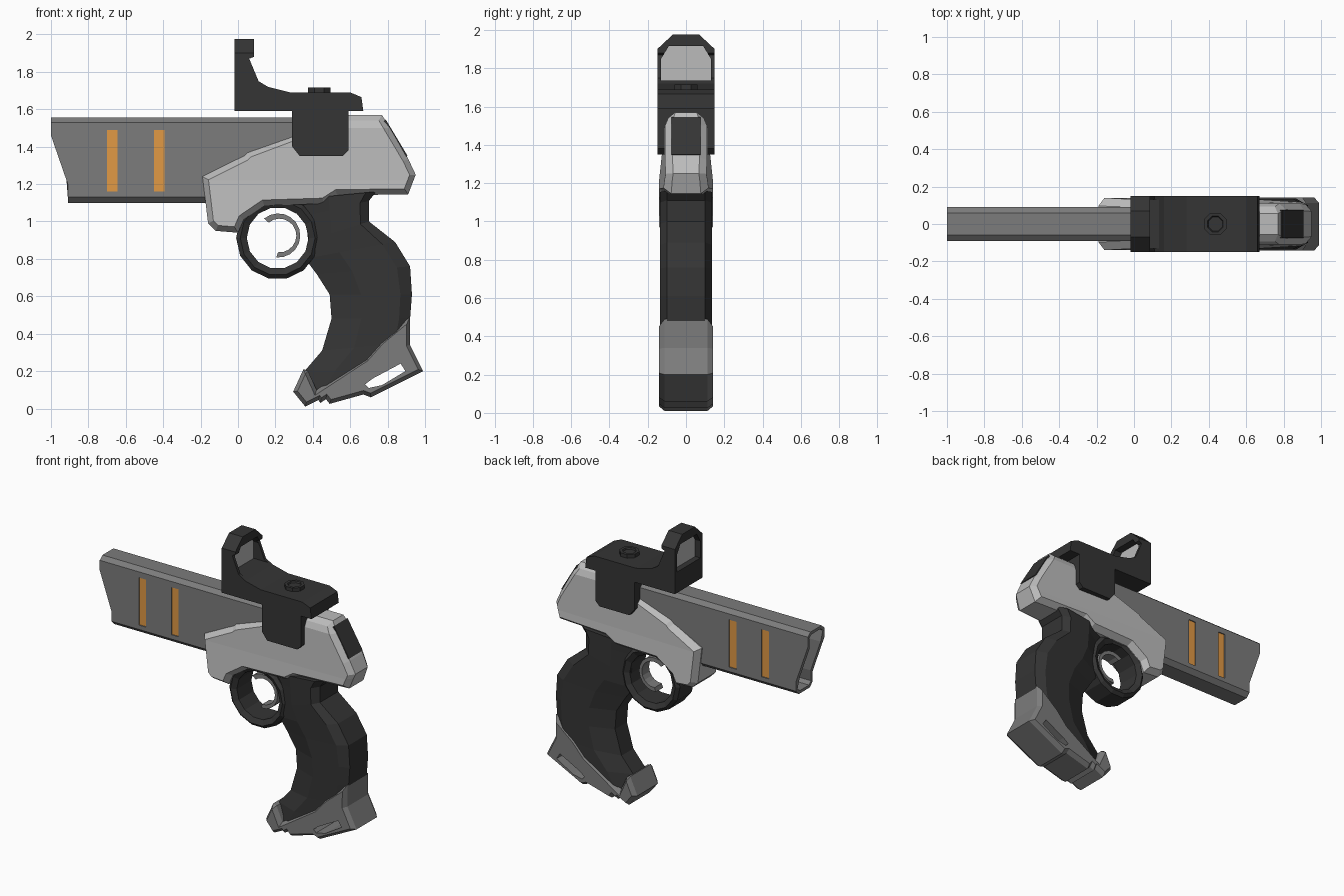
import bpy, bmesh, math
from mathutils import Vector

if "Cube" in bpy.data.objects:
    bpy.data.objects.remove(bpy.data.objects["Cube"])


def material(name, r, g, b):
    m = bpy.data.materials.new(name)
    m.diffuse_color = (r, g, b, 1)
    m.use_nodes = True
    m.node_tree.nodes["Principled BSDF"].inputs["Base Color"].default_value = m.diffuse_color
    return m


DARK = material("dark", 0.035, 0.035, 0.035)
MID = material("mid_grey", 0.2, 0.2, 0.2)
LIGHT = material("light_grey", 0.5, 0.5, 0.5)
ORANGE = material("orange", 0.75, 0.32, 0.06)


def loft(name, rings, mat=None, closed=False, cuts=(), warp=None, clips=()):
    """Skin equal-length rings; cuts add z loops, warp moves points, clips slice off corners."""
    bm = bmesh.new()
    vs = [[bm.verts.new(p) for p in r] for r in rings]
    n = len(vs[0])
    pairs = list(zip(vs, vs[1:])) + ([(vs[-1], vs[0])] if closed else [])
    for a, b in pairs:
        for i in range(n):
            j = (i + 1) % n
            bm.faces.new((a[i], a[j], b[j], b[i]))
    if not closed:
        bm.faces.new(vs[0])
        bm.faces.new(vs[-1])
    for z in cuts:
        bmesh.ops.bisect_plane(bm, geom=bm.verts[:] + bm.edges[:] + bm.faces[:],
                               plane_co=(0, 0, z), plane_no=(0, 0, 1))
    for co, no in clips:
        bmesh.ops.bisect_plane(bm, geom=bm.verts[:] + bm.edges[:] + bm.faces[:],
                               plane_co=co, plane_no=no, clear_outer=True)
        bmesh.ops.holes_fill(bm, edges=[e for e in bm.edges if e.is_boundary])
    if warp:
        for v in bm.verts:
            v.co = warp(v.co)
    bmesh.ops.recalc_face_normals(bm, faces=bm.faces[:])
    me = bpy.data.meshes.new(name)
    bm.to_mesh(me)
    bm.free()
    ob = bpy.data.objects.new(name, me)
    bpy.context.collection.objects.link(ob)
    if mat:
        me.materials.append(mat)
    return ob


def inset(pts, d):
    """Mitred inward offset of a 2D polygon."""
    area = sum(a[0] * b[1] - b[0] * a[1] for a, b in zip(pts, pts[1:] + pts[:1]))
    s = 1 if area > 0 else -1
    out = []
    for i, p in enumerate(pts):
        p = Vector(p)
        e1 = (p - Vector(pts[i - 1])).normalized()
        e2 = (Vector(pts[(i + 1) % len(pts)]) - p).normalized()
        n1, n2 = Vector((-e1.y, e1.x)) * s, Vector((-e2.y, e2.x)) * s
        out.append(p + (n1 + n2) * d / max(1 + n1.dot(n2), 0.4))
    return out


def prism(name, pts, y0, y1, mat=None, bevel=0, depth=None, **kw):
    """Side profile (x, z) extruded from y0 to y1, optionally chamfered."""
    if bevel:
        depth = depth or bevel
        small = inset(pts, bevel)
        layers = [(small, y0), (pts, y0 + depth), (pts, y1 - depth), (small, y1)]
    else:
        layers = [(pts, y0), (pts, y1)]
    return loft(name, [[(p[0], y, p[1]) for p in ps] for ps, y in layers], mat, **kw)


def box(x0, x1, z0, z1):
    return [(x0, z0), (x1, z0), (x1, z1), (x0, z1)]


def subtract(ob, cutter):
    cutter.hide_render = True
    m = ob.modifiers.new("cut", 'BOOLEAN')
    m.operation, m.solver, m.object = 'DIFFERENCE', 'EXACT', cutter
    dg = bpy.context.evaluated_depsgraph_get()
    me = bpy.data.meshes.new_from_object(ob.evaluated_get(dg))
    ob.modifiers.clear()
    ob.data = me
    bpy.data.objects.remove(cutter)


def arc(cx, cz, r, a0, a1, n):
    return [(cx + r * math.cos(math.radians(a0 + (a1 - a0) * i / n)),
             cz + r * math.sin(math.radians(a0 + (a1 - a0) * i / n))) for i in range(n + 1)]


# Barrel: hollow octagonal tube with a raked muzzle
def section(half):
    return half + [(-y, z) for y, z in reversed(half)]


def muzzle(z):
    return -1 + 0.09 * min(max((1.46 - z) / 0.26, 0), 1)


outer = section([(.06, 1.555), (.09, 1.53), (.09, 1.46), (.09, 1.2), (.09, 1.13), (.06, 1.10)])
inner = section([(.05, 1.535), (.075, 1.515), (.06, 1.44), (.06, 1.22), (.075, 1.14), (.05, 1.12)])
barrel = loft("barrel", [[(.35, y, z) for y, z in outer],
                         [(muzzle(z), y, z) for y, z in outer],
                         [(muzzle(z), y, z) for y, z in inner],
                         [(-.3, y, z) for y, z in inner]], MID)

# Orange strips set into shallow side slots
for i, x in enumerate((-.70, -.45)):
    for side in (-1, 1):
        lo, hi = sorted((side * .08, side * .12))
        subtract(barrel, prism("slot_cutter", box(x, x + .056, 1.16, 1.49), lo, hi))
        lo, hi = sorted((side * .072, side * .083))
        prism(f"strip_{i}_{side}", box(x, x + .056, 1.16, 1.49), lo, hi, ORANGE)


# Body shell: chamfered profile narrowing toward the top and the tail
def body_width(co):
    x, y, z = co
    if z < 1.22:
        w = .14
    elif z < 1.5:
        w = .14 - .03 * (z - 1.22) / .28
    else:
        w = .11 - .03 * (z - 1.5) / .07
    w *= 1 - .3 * min(max((x - .82) / .13, 0), 1)
    return Vector((x, y * w, z))


prism("body", [(-.19, 1.24), (-.16, .99), (-.12, .95), (0, .94), (.03, 1.01), (.14, 1.085),
               (.46, 1.095), (.53, 1.14), (.91, 1.145), (.95, 1.25), (.91, 1.335), (.77, 1.57),
               (.58, 1.57), (.29, 1.46), (.05, 1.37), (.03, 1.35)],
      -1, 1, LIGHT, .03, .3, cuts=(1.22, 1.5), warp=body_width)
prism("rear_panel", [(.78, 1.535), (.79, 1.545), (.907, 1.35), (.89, 1.34)], -.075, .075, DARK)

# Sight: deck and upright hood, corners clipped, window cut through
sight = prism("sight", [(-.02, 1.59), (.67, 1.59), (.66, 1.665), (.60, 1.69), (.28, 1.69),
                        (.16, 1.72), (.11, 1.75), (.06, 1.87), (.085, 1.88), (.085, 1.975),
                        (-.02, 1.975)], -.15, .15, DARK,
              clips=[((0, s * .15, 1.90), (0, s * .7, .75)) for s in (-1, 1)])
window = section([(.13, 1.735), (.13, 1.85), (.09, 1.915)])
subtract(sight, loft("window_cutter", [[(x, y, z) for y, z in window] for x in (-.1, .3)]))
loft("sight_glass", [[(x, y * 1.03, z) for y, z in window] for x in (.02, .03)], LIGHT)

# Sight mount: side plates, bridge and adjustment knob
plate = [(.29, 1.60), (.29, 1.40), (.33, 1.35), (.56, 1.35), (.59, 1.38), (.59, 1.60)]
for side in (-1, 1):
    lo, hi = sorted((side * .09, side * .15))
    prism(f"mount_plate_{side}", plate, lo, hi, DARK)
prism("mount_bridge", box(.29, .59, 1.50, 1.60), -.12, .12, DARK)
knob = [(.065, 1.68), (.065, 1.715), (.045, 1.715), (.04, 1.705)]
loft("knob", [[(x, y, z) for x, y in arc(.435, 0, r, 22.5, 337.5, 7)] for r, z in knob], DARK)

# Grip: front and back edge stations lofted with a faceted section
stations = [((.33, 1.12), (.74, 1.16)), ((.36, 1.03), (.70, 1.11)), ((.375, .90), (.70, 1.0)),
            ((.36, .80), (.84, .89)), ((.42, .72), (.92, .76)), ((.49, .61), (.93, .61)),
            ((.50, .48), (.92, .48)), ((.45, .31), (.90, .35)), ((.36, .205), (.78, .20)),
            ((.36, .10), (.62, .10))]
half = [(0, .065), (.38, .125), (.86, .135), (1, .10)]
shape = half + [(t, -y) for t, y in reversed(half)]
loft("grip", [[(f[0] + (b[0] - f[0]) * t, y, f[1] + (b[1] - f[1]) * t) for t, y in shape]
              for f, b in stations], DARK)

# Grip base with serrated toe and a through slot
base = prism("grip_base", [(.295, .09), (.35, .21), (.375, .20), (.42, .10), (.68, .27), (.76, .36),
                           (.92, .49), (.92, .34), (.99, .20), (.71, .06), (.67, .075), (.49, .025),
                           (.47, .05), (.44, .03), (.43, .045), (.36, .01)],
             -.142, .142, MID, .02, .03)
slot = [(.68, .13), (.72, .16), (.87, .24), (.895, .20), (.77, .125), (.70, .11)]
for part in (base, bpy.data.objects["grip"]):
    subtract(part, prism("base_slot_cutter", slot, -.3, .3))

# Trigger guard ring: chamfered rectangular section swept round
sec = [(.165, -.08), (.20, -.10), (.222, -.08), (.222, .08), (.20, .10), (.165, .08)]
N = 14
loft("trigger_guard", [[(.212 + r * math.cos(a), y, .912 + r * math.sin(a)) for r, y in sec]
                       for a in (2 * math.pi * i / N for i in range(N))], DARK, closed=True)

# Trigger: thin crescent
prism("trigger", arc(.215, .925, .118, -95, 130, 12) + arc(.222, .925, .09, 130, -95, 12),
      -.04, .04, MID)
